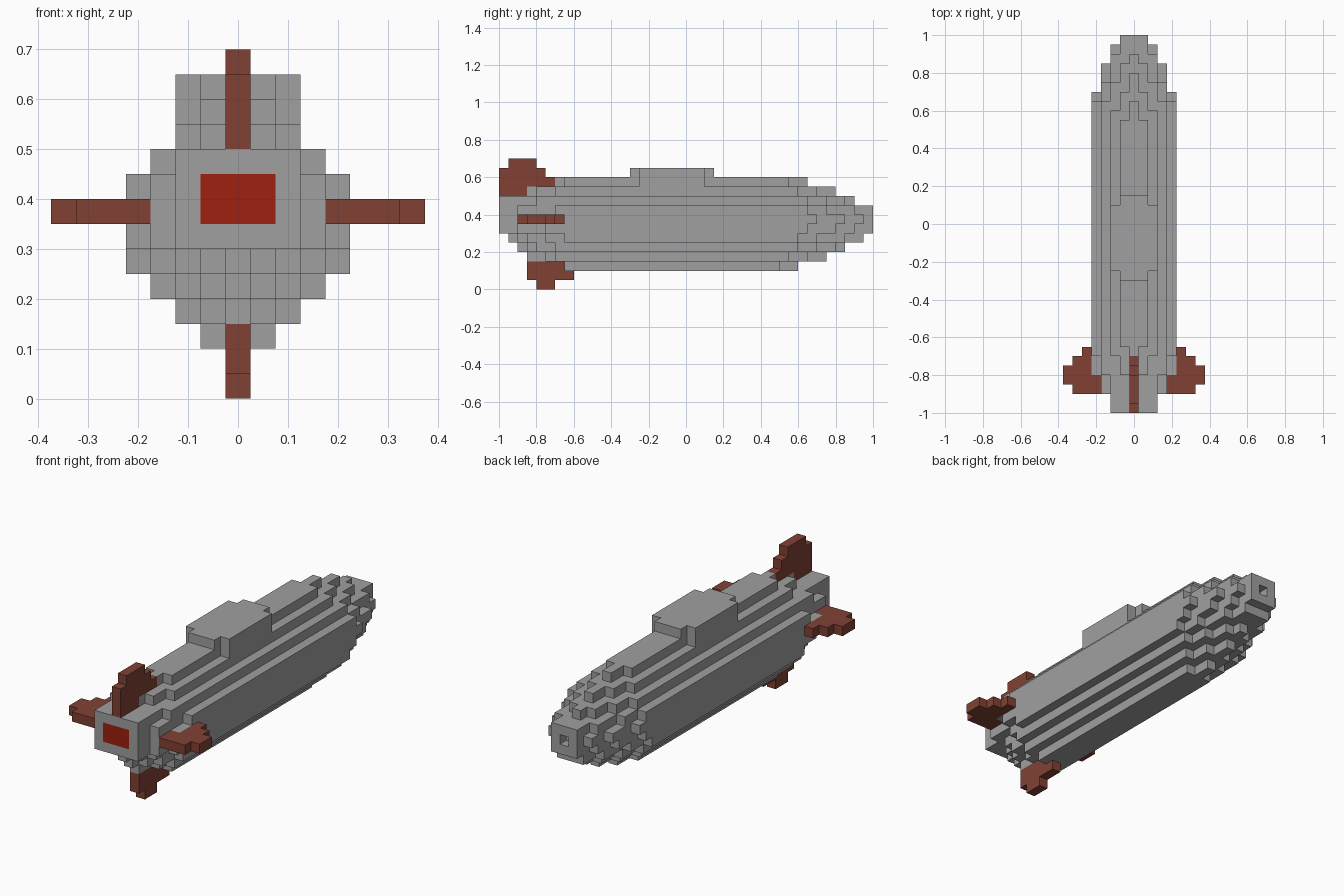
import bpy
import bmesh
from mathutils import Vector

cube = bpy.data.objects.get("Cube")
if cube:
    bpy.data.objects.remove(cube, do_unlink=True)

U = 0.05          # edge length of one block
MID = 7           # height of the hull axis, in blocks


def material(name, rgb):
    mat = bpy.data.materials.new(name)
    mat.use_nodes = True
    color = (*rgb, 1.0)
    mat.diffuse_color = color
    bsdf = mat.node_tree.nodes["Principled BSDF"]
    bsdf.inputs["Base Color"].default_value = color
    bsdf.inputs["Roughness"].default_value = 0.8
    return mat


grey = material("hull grey", (0.35, 0.35, 0.35))
rust = material("fin rust", (0.22, 0.053, 0.034))
red = material("exhaust red", (0.34, 0.015, 0.005))


def slab(bm, strips, start, low, high, upright=False):
    """Extrude a stepped outline made of block-wide strips (back, front) along y.
    Flat slabs step along x and rise in z; upright slabs step along z."""
    outline = []
    for end in (0, 1):
        side = []
        for i, strip in enumerate(strips):
            for edge in (start + i, start + i + 1):
                if (edge, strip[end]) not in side:
                    side.append((edge, strip[end]))
        outline += side if end == 0 else side[::-1]

    def place(step, y, level):
        point = (level, y, step) if upright else (step, y, level)
        return Vector(point) * U

    face = bm.faces.new([bm.verts.new(place(s, y, low)) for s, y in outline])
    rise = place(0, 0, high - low)
    new = bmesh.ops.extrude_face_region(bm, geom=[face])["geom"]
    bmesh.ops.translate(bm, vec=rise,
                        verts=[v for v in new if isinstance(v, bmesh.types.BMVert)])


def finish(bm, name, mat):
    bmesh.ops.recalc_face_normals(bm, faces=bm.faces[:])
    mesh = bpy.data.meshes.new(name)
    bm.to_mesh(mesh)
    bm.free()
    mesh.materials.append(mat)
    obj = bpy.data.objects.new(name, mesh)
    bpy.context.collection.objects.link(obj)
    return obj


def mirrored(half):
    """Mirror strips, listed from the centre outwards, across x = 0."""
    return half[:0:-1] + half


def part(name, mat, strips, start, low, high, upright=False):
    bm = bmesh.new()
    slab(bm, strips, start, low, high, upright)
    return finish(bm, name, mat)


# Hull: one stepped layer per block of height, strips from centre outwards
nose = [[21, 21, 19, 17, 14],
        [20, 20, 18, 15, 13],
        [18, 17, 15, 13],
        [16, 14, 12],
        [13, 11]]
tail_upper = [[19, 19, 20, 18, 16],
              [19, 19, 20, 18, 14],
              [20, 20, 20, 16],
              [17, 16, 14],
              [14, 13]]
tail_lower = [[20, 20, 20, 18, 15],
              [19, 18, 17, 15, 13],
              [18, 17, 16, 14],
              [17, 15, 14],
              [13, 13]]
bm = bmesh.new()
for k, row in enumerate(nose):
    for level, tail, trim in ((MID + k, tail_upper[k], 0),
                              (MID - 1 - k, tail_lower[k], 1)):
        half = [(-back, min(20, front - trim)) for back, front in zip(tail, row)]
        if level == MID:
            half[0] = (half[0][0], 19)      # square opening in the nose
        slab(bm, mirrored(half), 0.5 - len(half), level, level + 1)
finish(bm, "hull", grey)

# Raised deckhouse
part("deckhouse", grey, mirrored([(-6, 3), (-6, 3 - 0), (-5, 2)])[0:5], -2.5, 11, 13)

# Exhaust set flush into the stern
part("exhaust", red, [(-20, -19)] * 3, -1.5, 7, 9)

# Tail fins
side_fin = [(-18, -16), (-18, -13), (-18, -14), (-17, -15)]
part("left_fin", rust, side_fin, 3.5, 7, 8)
part("right_fin", rust, side_fin[::-1], -7.5, 7, 8)
part("top_fin", rust, [(-20, -17), (-20, -14), (-20, -15), (-19, -16)],
     10, -0.5, 0.5, upright=True)
part("bottom_fin", rust, [(-16, -14), (-17, -12), (-17, -13)],
     0, -0.5, 0.5, upright=True)
